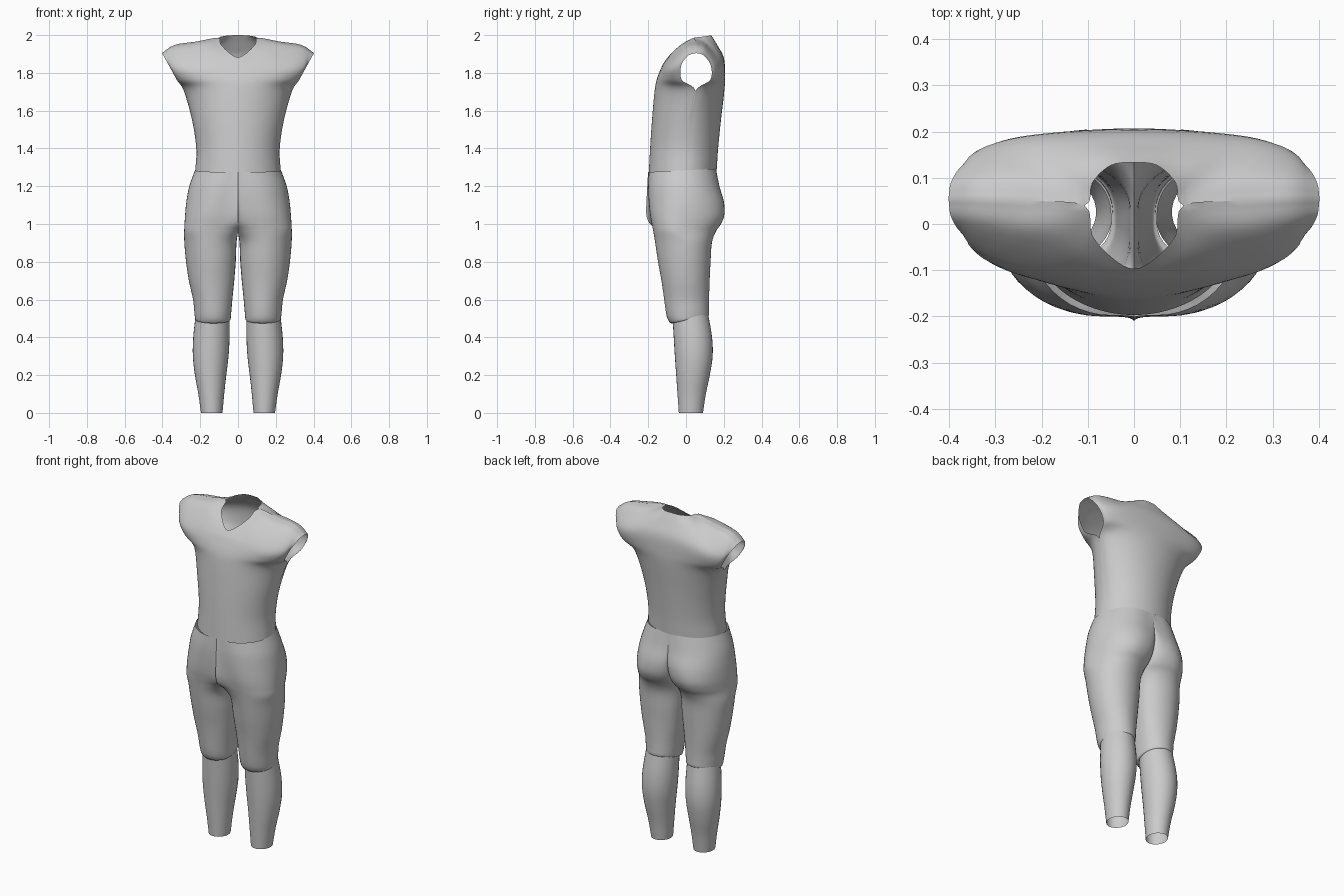
import bpy, bmesh, math
from mathutils import Vector

if "Cube" in bpy.data.objects:
    bpy.data.objects.remove(bpy.data.objects["Cube"])

fabric = bpy.data.materials.new("grey fabric")
fabric.diffuse_color = (0.6, 0.6, 0.6, 1)
fabric.use_nodes = True
fabric.node_tree.nodes["Principled BSDF"].inputs["Base Color"].default_value = fabric.diffuse_color


def spline(pts, steps, mirror_start=False):
    """Smooth curve through points (tuples or vectors of any size)."""
    pts = [Vector(p) for p in pts]
    first = pts[0] * 2 - pts[1]
    if mirror_start:                      # continue across the x = 0 plane
        first = Vector((-pts[1].x, pts[1].y, pts[1].z))
    ext = [first] + pts + [pts[-1] * 2 - pts[-2]]
    out = []
    for i in range(1, len(ext) - 2):
        a, b, c, d = ext[i - 1:i + 3]
        for k in range(steps):
            t = k / steps
            out.append(0.5 * (2 * b + (c - a) * t + (2 * a - 5 * b + 4 * c - d) * t * t
                              + (3 * b - a - 3 * c + d) * t ** 3))
    return out + [pts[-1]]


def add_grid(bm, rows, closed=False):
    vs = [[bm.verts.new(p) for p in r] for r in rows]
    n = len(rows[0])
    for r0, r1 in zip(vs, vs[1:]):
        for j in range(n if closed else n - 1):
            k = (j + 1) % n
            bm.faces.new((r0[j], r0[k], r1[k], r1[j]))


def finish(name, bm):
    """Mirror, weld and smooth one garment."""
    bmesh.ops.remove_doubles(bm, verts=bm.verts, dist=0.0005)
    wall = [f for f in bm.faces if all(abs(v.co.x) < 1e-4 for v in f.verts)]
    bmesh.ops.delete(bm, geom=wall, context='FACES')
    dup = bmesh.ops.duplicate(bm, geom=bm.verts[:] + bm.edges[:] + bm.faces[:])["geom"]
    for v in [g for g in dup if isinstance(g, bmesh.types.BMVert)]:
        v.co.x = -v.co.x
    bmesh.ops.reverse_faces(bm, faces=[g for g in dup if isinstance(g, bmesh.types.BMFace)])
    bmesh.ops.remove_doubles(bm, verts=bm.verts, dist=0.0005)
    me = bpy.data.meshes.new(name)
    bm.to_mesh(me)
    bm.free()
    me.materials.append(fabric)
    ob = bpy.data.objects.new(name, me)
    bpy.context.collection.objects.link(ob)
    bpy.context.view_layer.objects.active = ob
    ob.select_set(True)
    bpy.ops.object.shade_smooth_by_angle(angle=math.radians(60))
    ob.select_set(False)


# Shirt: front and back panels meeting at the side seam, armhole, shoulder and neck
COLS = 6
# hem-to-armpit rows: side x, side y, side z, front y, back y, front drop, back rise
LOWER = [(0.226, -0.01, 1.28, -0.197, 0.163, -0.014, 0.01),
         (0.221, 0.00, 1.40, -0.190, 0.170, 0, 0),
         (0.243, 0.015, 1.55, -0.180, 0.185, 0, 0),
         (0.287, 0.05, 1.705, -0.166, 0.203, 0, 0)]
# armhole rows: angle round the opening, front y, back y, front centre z, back centre z
HOLE = [(-25, -0.152, 0.207, 1.775, 1.79), (20, -0.125, 0.200, 1.84, 1.88)]
# neckline then shoulder ridge, from centre outward
NECK = {-1: [(0, -0.097, 1.882), (0.045, -0.075, 1.905), (0.09, -0.025, 1.95)],
        1: [(0, 0.133, 2.0), (0.05, 0.127, 1.998), (0.09, 0.09, 1.992)]}
RIDGE = [(0.107, 0.04, 1.985), (0.22, 0.05, 1.966), (0.335, 0.055, 1.948), (0.402, 0.055, 1.905)]


def armhole(deg, side):
    a = math.radians(deg)
    return Vector((0.347 + 0.055 * math.sin(a), 0.053 + side * 0.083 * math.cos(a),
                   1.805 + 0.1 * math.sin(a)))


bm = bmesh.new()
for side in (-1, 1):
    rows = []
    angs = [math.pi / 2 * j / COLS for j in range(COLS + 1)]
    for w, ys, z, f, b, df, db in LOWER:
        depth, dz = (f, df) if side < 0 else (b, db)
        rows.append([Vector((w * math.sin(a), ys + (depth - ys) * math.cos(a),
                             z + dz * math.cos(a))) for a in angs])
    for deg, f, b, zf, zb in HOLE:
        e = armhole(deg, side)
        depth, zc = (f, zf) if side < 0 else (b, zb)
        rows.append([Vector((e.x * math.sin(a), e.y + (depth - e.y) * math.cos(a),
                             zc + (e.z - zc) * math.sin(a) ** 2)) for a in angs])
    top = [Vector(p) for p in NECK[side] + RIDGE]
    over = []
    for j, (p, q) in enumerate(zip(rows[-1], top)):
        m = p.lerp(q, 0.5)
        m.z = p.z + (q.z - p.z) * (0.55, 0.57, 0.65, 0.72, 0.78, 0.78, 0.7)[j]
        over.append(m)
    over[-1] = armhole(60, side)
    rows += [over, top]
    rows = [spline(r, 4, True) for r in rows]
    cols = [spline(c, 5) for c in zip(*rows)]
    add_grid(bm, cols if side > 0 else cols[::-1])
finish("shirt", bm)

# Breeches: hip and thigh sections; the inner wall is open above the crotch
# z, outer x, mid x, inner x, front y, back y, inner front y, inner back y
BREECHES = [(1.285, 0.228, 0.05, 0, -0.197, 0.158, -0.201, 0.160),
            (1.20, 0.258, 0.07, 0, -0.200, 0.177, -0.205, 0.170),
            (1.12, 0.273, 0.09, 0, -0.197, 0.200, -0.209, 0.172),
            (1.05, 0.280, 0.11, 0, -0.190, 0.203, -0.210, 0.150),
            (1.00, 0.283, 0.12, 0, -0.181, 0.185, -0.190, 0.110),
            (0.96, 0.285, 0.13, 0, -0.173, 0.158, -0.130, 0.050),
            (0.90, 0.284, 0.14, 0.008, -0.163, 0.137, -0.050, 0.035),
            (0.80, 0.275, 0.14, 0.012, -0.148, 0.130, -0.030, 0.030),
            (0.70, 0.260, 0.14, 0.020, -0.130, 0.125, -0.020, 0.025),
            (0.60, 0.238, 0.135, 0.030, -0.115, 0.122, -0.010, 0.020),
            (0.53, 0.231, 0.13, 0.036, -0.102, 0.122, 0.0, 0.020),
            (0.495, 0.226, 0.13, 0.040, -0.085, 0.122, 0.0, 0.020),
            (0.488, 0.215, 0.13, 0.050, -0.070, 0.112, 0.0, 0.020)]


def leg_ring(z, w, xm, xi, f, b, fi, bi):
    mid, pts = (fi + bi) / 2, []
    for k in range(24):                              # outer half, front to back
        a = math.pi * k / 24
        d = (mid - f) if k < 12 else (b - mid)
        pts.append((xm + (w - xm) * math.sin(a), mid - d * math.cos(a)))
    for k in range(8):                               # inner back curve
        a = math.pi / 2 * k / 8
        pts.append((xm - (xm - xi) * math.sin(a), bi + (b - bi) * math.cos(a)))
    for k in range(4):                               # inner wall
        pts.append((xi, bi + (fi - bi) * k / 4))
    for k in range(8):                               # inner front curve
        a = math.pi / 2 * (1 - k / 8)
        pts.append((xm - (xm - xi) * math.sin(a), fi + (f - fi) * math.cos(a)))
    tilt = 0.2 * max(0, min(1, (0.62 - z) / 0.1))    # hem rises to the back
    if z > 1.2:
        tilt = 0.05 * (z - 1.2) / 0.085
    return [(x, y, z + tilt * y) for x, y in pts]


bm = bmesh.new()
rings = []
for s in spline(BREECHES, 4):
    s[3] = max(0, s[3]) if s[0] < 0.959 else 0
    rings.append(leg_ring(*s))
add_grid(bm, rings[::-1], True)
finish("breeches", bm)

# Stockings: open tapered tubes (z, inner x, outer x, front y, back y)
STOCKING = [(0.0, 0.082, 0.196, -0.038, 0.090), (0.1, 0.073, 0.210, -0.045, 0.105),
            (0.2, 0.062, 0.228, -0.052, 0.126), (0.3, 0.050, 0.239, -0.059, 0.141),
            (0.4, 0.045, 0.237, -0.065, 0.138), (0.52, 0.046, 0.224, -0.072, 0.118)]
bm = bmesh.new()
rings = []
for z, x0, x1, f, b in spline(STOCKING, 4):
    rings.append([((x0 + x1) / 2 + (x1 - x0) / 2 * math.sin(a),
                   (f + b) / 2 - (b - f) / 2 * math.cos(a), z)
                  for a in (math.tau * k / 32 for k in range(32))])
add_grid(bm, rings, True)
finish("stockings", bm)
